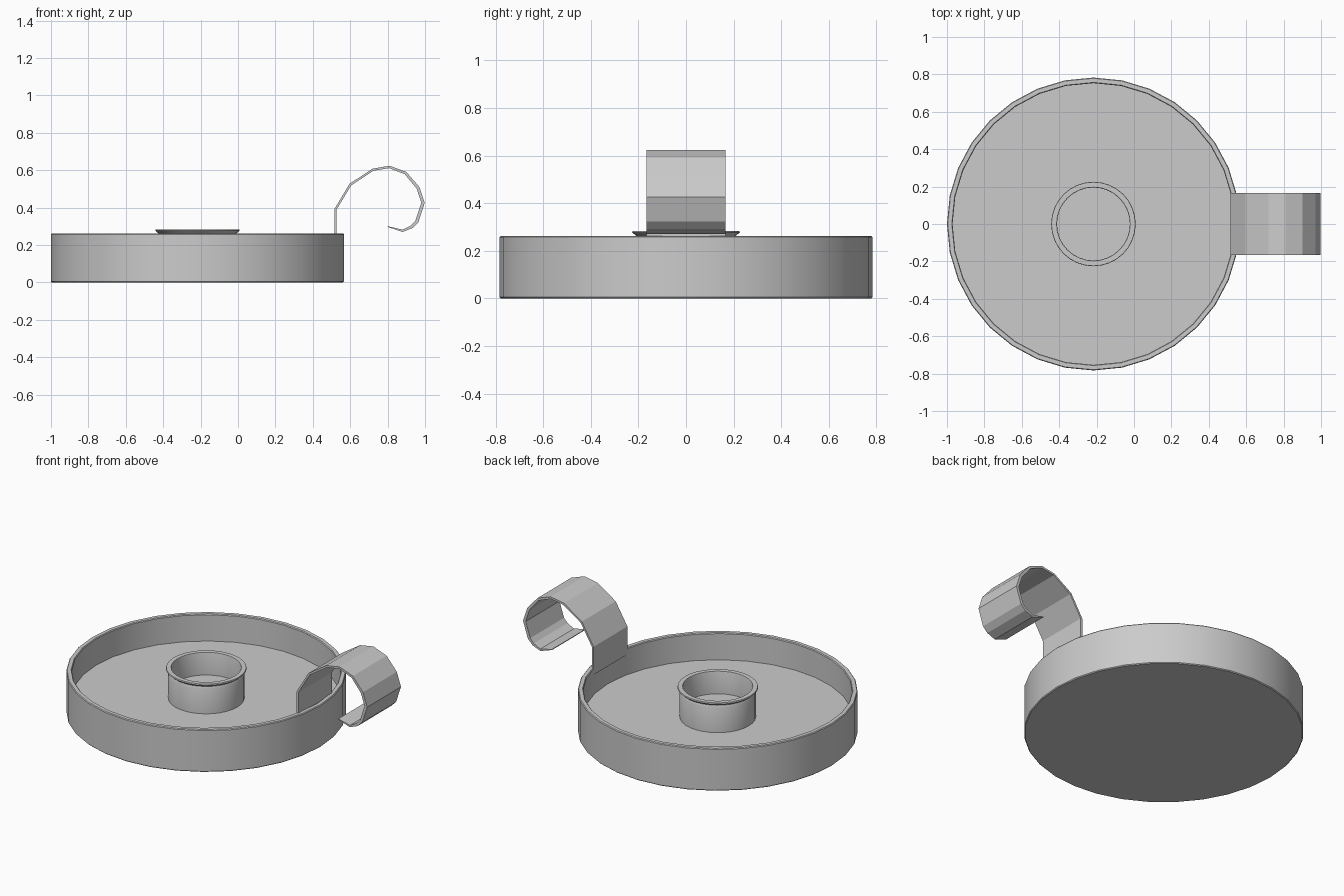
import bpy, bmesh, math
from mathutils import Vector

if "Cube" in bpy.data.objects:
    bpy.data.objects.remove(bpy.data.objects["Cube"])

CX = -0.217  # dish axis


def finish(name, bm, smooth):
    bmesh.ops.recalc_face_normals(bm, faces=bm.faces)
    me = bpy.data.meshes.new(name)
    bm.to_mesh(me)
    bm.free()
    ob = bpy.data.objects.new(name, me)
    bpy.context.collection.objects.link(ob)
    if smooth:
        bpy.ops.object.select_all(action='DESELECT')
        ob.select_set(True)
        bpy.context.view_layer.objects.active = ob
        bpy.ops.object.shade_smooth_by_angle(angle=math.radians(30))
    return ob


def lathe(name, profile, sides):
    """Revolve (radius, z) points that start and end on the axis."""
    bm = bmesh.new()
    verts = [bm.verts.new((CX + r, 0, z)) for r, z in profile]
    edges = [bm.edges.new(p) for p in zip(verts, verts[1:])]
    bmesh.ops.spin(bm, geom=verts + edges, cent=(CX, 0, 0), axis=(0, 0, 1),
                   angle=math.tau, steps=sides, use_duplicate=False)
    bmesh.ops.remove_doubles(bm, verts=bm.verts, dist=1e-4)
    return finish(name, bm, True)


# Shallow dish with a thin upright wall
lathe("dish", [(0, 0), (0.778, 0), (0.783, 0.005), (0.783, 0.257), (0.779, 0.262),
               (0.757, 0.262), (0.753, 0.257), (0.753, 0.095), (0, 0.095)], 32)

# Candle cup with a flared lip
lathe("candle_cup", [(0, 0.085), (0.213, 0.085), (0.213, 0.25), (0.208, 0.262),
                     (0.226, 0.277), (0.224, 0.284), (0.197, 0.284),
                     (0.195, 0.278), (0.195, 0.145), (0, 0.145)], 32)

# Curled strap handle: outer path (x, z) and thickness at each point
path = [(0.516, 0.22, .012), (0.516, 0.393, .012), (0.596, 0.527, .012),
        (0.719, 0.608, .012), (0.81, 0.624, .013), (0.90, 0.591, .015),
        (0.97, 0.51, .017), (0.998, 0.425, .018), (0.965, 0.323, .018),
        (0.933, 0.291, .016), (0.88, 0.27, .012), (0.80, 0.297, .004)]
outer = [Vector(p[:2]) for p in path]
inner = []
for i, p in enumerate(outer):
    d = (outer[min(i + 1, len(outer) - 1)] - outer[max(i - 1, 0)]).normalized()
    inner.append(p + Vector((d.y, -d.x)) * path[i][2])
bm = bmesh.new()
rings = [[bm.verts.new((q.x, y, q.y)) for q, y in
          ((o, -0.165), (o, 0.165), (n, 0.165), (n, -0.165))]
         for o, n in zip(outer, inner)]
for a, b in zip(rings, rings[1:]):
    for k in range(4):
        bm.faces.new((a[k], a[(k + 1) % 4], b[(k + 1) % 4], b[k]))
bm.faces.new(rings[0])
bm.faces.new(rings[-1])
finish("strap_handle", bm, False)
